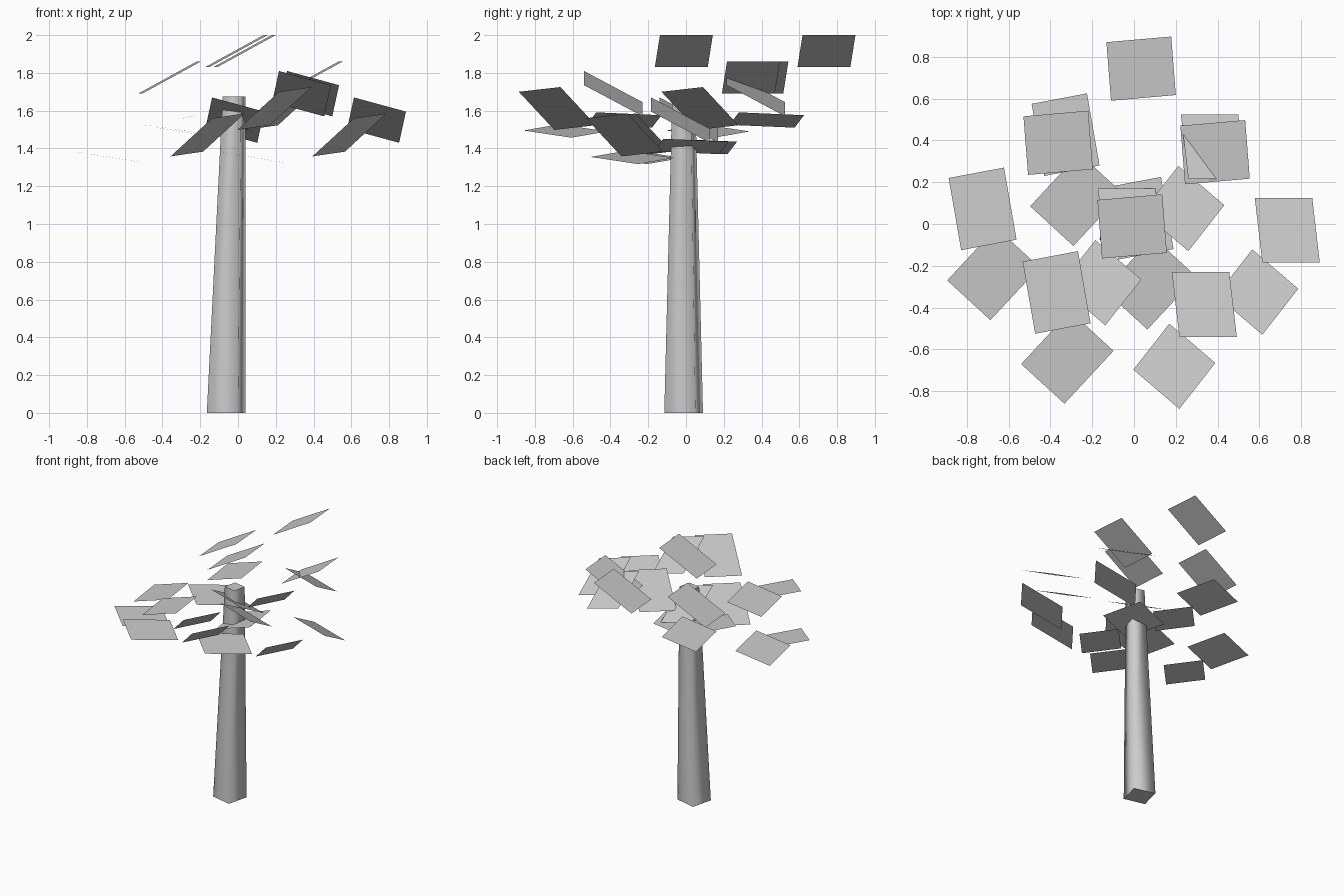
import bpy
import bmesh
from math import radians, atan2
from mathutils import Vector, Matrix

cube = bpy.data.objects.get("Cube")
if cube:
    bpy.data.objects.remove(cube, do_unlink=True)

# Single flat grey used on every part
grey = bpy.data.materials.new("plain_grey")
grey.use_nodes = True
grey.diffuse_color = (0.6, 0.6, 0.6, 1)
grey.node_tree.nodes["Principled BSDF"].inputs["Base Color"].default_value = (0.6, 0.6, 0.6, 1)


def add_object(name, mesh):
    obj = bpy.data.objects.new(name, mesh)
    bpy.context.collection.objects.link(obj)
    return obj


def square_ring(bm, centre, edge):
    """Square of vertices whose first side follows the edge vector."""
    u = Vector(edge)
    v = Vector((-u.y, u.x, 0))
    c = Vector(centre)
    return [bm.verts.new(c + a * u / 2 + b * v / 2)
            for a, b in ((-1, -1), (1, -1), (1, 1), (-1, 1))]


# Trunk: tapered, leaning square post with smooth sides
bm = bmesh.new()
base = square_ring(bm, (-0.0625, -0.0125, 0), (0.165, -0.04, 0))
top = square_ring(bm, (-0.02, -0.012, 1.675), (0.098, -0.024, 0))
for i in range(4):
    j = (i + 1) % 4
    side = bm.faces.new((base[i], base[j], top[j], top[i]))
    side.smooth = True
bm.faces.new(base[::-1])
bm.faces.new(top)
for ring in (base, top):
    for i in range(4):
        bm.edges.get((ring[i], ring[(i + 1) % 4])).smooth = False
trunk_mesh = bpy.data.meshes.new("trunk")
bm.to_mesh(trunk_mesh)
bm.free()
trunk_mesh.materials.append(grey)
add_object("trunk", trunk_mesh)

# Leaf cards: one corner and two edge vectors per kind
cards = {
    "upper_leaf": ((-0.11, 0.59, 1.83), (0.31, 0.027, 0.17), (-0.022, 0.28, 0)),
    "right_leaf": ((-0.43, 0.23, 1.525), (0.265, 0.05, 0.066), (-0.06, 0.345, -0.015)),
    "left_leaf": ((0.26, 0.215, 1.81), (0.275, 0, -0.075), (-0.036, 0.31, -0.165)),
    "low_leaf": ((-0.29, -0.105, 1.495), (0.235, 0.253, -0.038), (-0.207, 0.19, 0.033)),
    "front_leaf": ((0.26, -0.13, 1.7), (0.172, 0.22, 0.025), (-0.22, 0.188, -0.202)),
}

# Each card repeats at the four branch tips
tips = {
    "back": (0, 0, 0),
    "front": (-0.043, -0.755, 0),
    "right": (-0.397, -0.355, -0.14),
    "left": (0.354, -0.4, -0.14),
}

for name, (corner, u, v) in cards.items():
    corner, u, v = Vector(corner), Vector(u), Vector(v)
    mesh = bpy.data.meshes.new(name)
    mesh.from_pydata([corner, corner + u, corner + u + v, corner + v], [], [(0, 1, 2, 3)])
    mesh.materials.append(grey)
    for tip, offset in tips.items():
        add_object(f"{name}_{tip}", mesh).location = offset
